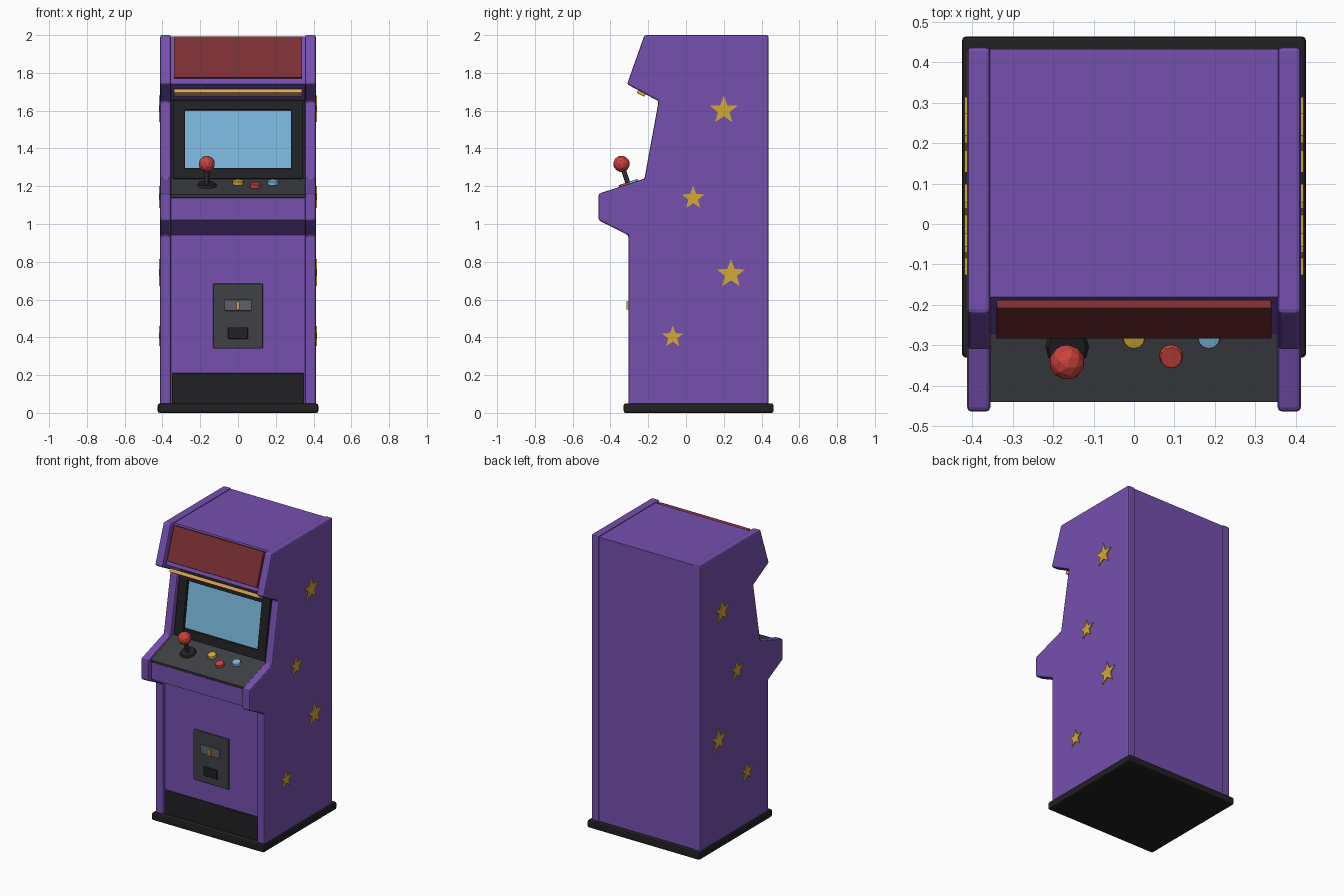
import bpy, bmesh, math
from mathutils import Vector, Matrix

if "Cube" in bpy.data.objects:
    bpy.data.objects.remove(bpy.data.objects["Cube"])


def mat(name, rgb):
    m = bpy.data.materials.new(name)
    m.diffuse_color = (*rgb, 1)
    m.use_nodes = True
    m.node_tree.nodes["Principled BSDF"].inputs["Base Color"].default_value = m.diffuse_color
    return m


PURPLE = mat("purple", (0.18, 0.08, 0.43))
BLACK = mat("black", (0.015, 0.015, 0.017))
GREY = mat("dark_grey", (0.05, 0.052, 0.06))
STEEL = mat("steel", (0.12, 0.12, 0.125))
MAROON = mat("maroon", (0.2, 0.03, 0.035))
RED = mat("red", (0.58, 0.055, 0.045))
YELLOW = mat("yellow", (0.65, 0.4, 0.035))
AMBER = mat("amber", (0.72, 0.4, 0.09))
BLUE = mat("blue", (0.2, 0.48, 0.73))


def add(name, bm, material, bevel=0, mirror=False):
    bmesh.ops.recalc_face_normals(bm, faces=bm.faces)
    me = bpy.data.meshes.new(name)
    bm.to_mesh(me)
    bm.free()
    me.materials.append(material)
    ob = bpy.data.objects.new(name, me)
    bpy.context.collection.objects.link(ob)
    if bevel:
        b = ob.modifiers.new("bevel", "BEVEL")
        b.width, b.segments, b.limit_method = bevel, 2, "ANGLE"
    if mirror:
        ob.modifiers.new("mirror", "MIRROR")
    return ob


def extrude(name, profile, x0, x1, material, bevel=0, mirror=False):
    """Extrude a (y, z) outline from x0 to x1."""
    bm = bmesh.new()
    face = bm.faces.new([bm.verts.new((x0, y, z)) for y, z in profile])
    ext = bmesh.ops.extrude_face_region(bm, geom=[face])["geom"]
    bmesh.ops.translate(bm, vec=(x1 - x0, 0, 0),
                        verts=[v for v in ext if isinstance(v, bmesh.types.BMVert)])
    return add(name, bm, material, bevel, mirror)


def slab(name, a, b, thick, x0, x1, material, bevel=0.004, mirror=False):
    """Board whose back runs between (y, z) points a and b (a lower), growing frontward."""
    a, b = Vector(a), Vector(b)
    d = (b - a).normalized()
    n = Vector((-d.y, d.x)) * thick
    return extrude(name, [a, b, b + n, a + n], x0, x1, material, bevel, mirror)


def cylinder(name, centre, r1, r2, height, sides, material, bevel=0):
    """Cylinder standing on the control panel, tilted with it."""
    bm = bmesh.new()
    m = Matrix.Translation(centre) @ TILT @ Matrix.Translation((0, 0, height / 2))
    bmesh.ops.create_cone(bm, cap_ends=True, segments=sides, radius1=r1, radius2=r2,
                          depth=height, matrix=m)
    return add(name, bm, material, bevel)


# Cabinet shell
side = [(0.437, 0.02), (0.437, 2.0), (-0.22, 2.0), (-0.312, 1.74), (-0.145, 1.65),
        (-0.22, 1.24), (-0.463, 1.16), (-0.463, 1.02), (-0.305, 0.94), (-0.305, 0.02)]
extrude("side_panel", side, 0.355, 0.412, PURPLE, 0.01, True)
core = [(0.432, 0.02), (0.432, 1.993), (-0.18, 1.993), (-0.27, 1.742), (-0.11, 1.655),
        (-0.17, 1.225), (-0.43, 1.14), (-0.43, 1.02), (-0.28, 0.942), (-0.28, 0.02)]
extrude("cabinet_body", core, -0.356, 0.356, PURPLE)
extrude("base_plinth", [(-0.33, 0), (0.463, 0), (0.463, 0.05), (-0.33, 0.05)],
        -0.425, 0.425, BLACK, 0.01)
slab("kick_plate", (-0.278, 0.04), (-0.278, 0.21), 0.012, -0.35, 0.35, BLACK)

# Lit header and lamp below it
slab("header_panel", (-0.262, 1.768), (-0.186, 1.985), 0.024, -0.34, 0.34, MAROON)
slab("lamp_strip", (-0.25, 1.716), (-0.209, 1.695), -0.024, -0.34, 0.34, AMBER, 0.003)

# Screen and frame, measured along the sloping front
low, high = Vector((-0.172, 1.235)), Vector((-0.109, 1.655))


def at(z):
    return low.lerp(high, (z - low.y) / (high.y - low.y))


slab("screen_backing", at(1.235), at(1.652), 0.006, -0.354, 0.354, BLACK, 0)
slab("screen", at(1.28), at(1.62), 0.012, -0.29, 0.29, BLUE, 0)
slab("bezel_side", at(1.235), at(1.652), 0.032, 0.28, 0.345, BLACK, 0.006, True)
slab("bezel_top", at(1.6), at(1.652), 0.028, -0.285, 0.285, BLACK)
slab("bezel_bottom", at(1.235), at(1.293), 0.028, -0.285, 0.285, BLACK)

# Control panel
front, back = Vector((-0.434, 1.16)), Vector((-0.175, 1.246))
slab("control_panel", front - Vector((0, 0.022)), back - Vector((0, 0.022)), 0.021,
     -0.355, 0.355, GREY, 0.003)
angle = math.atan2(back.y - front.y, back.x - front.x)
TILT = Matrix.Rotation(angle, 4, "X")


def on_panel(x, y):
    return Vector((x, y, front.y + (y - front.x) * math.tan(angle) - 0.001))


# Joystick
foot = on_panel(-0.165, -0.303)
up = TILT @ Vector((0, 0, 1))
cylinder("joystick_collar", foot, 0.054, 0.046, 0.014, 12, BLACK)
cylinder("joystick_shaft", foot, 0.013, 0.013, 0.11, 8, GREY)
bm = bmesh.new()
bmesh.ops.create_icosphere(bm, subdivisions=2, radius=0.044,
                           matrix=Matrix.Translation(foot + up * 0.122) @ TILT)
add("joystick_ball", bm, RED)

# Buttons
for name, x, y, m in (("yellow_button", 0, -0.277, YELLOW), ("red_button", 0.092, -0.325, RED),
                      ("blue_button", 0.185, -0.277, BLUE)):
    cylinder(name, on_panel(x, y), 0.03, 0.027, 0.02, 12, m, 0.003)

# Coin door
slab("coin_door", (-0.278, 0.34), (-0.278, 0.685), 0.016, -0.132, 0.132, GREY, 0.005)
slab("coin_plate", (-0.292, 0.54), (-0.292, 0.6), 0.012, -0.072, 0.072, STEEL)
slab("coin_slot", (-0.3, 0.547), (-0.3, 0.59), 0.015, -0.008, 0.008, AMBER, 0)
slab("coin_return", (-0.292, 0.392), (-0.292, 0.455), 0.012, -0.052, 0.052, BLACK)

# Stars on both sides
for i, (y, z, r) in enumerate(((0.2, 1.602, 0.077), (0.038, 1.137, 0.064),
                               (0.238, 0.735, 0.079), (-0.07, 0.402, 0.059))):
    pts = []
    for k in range(10):
        rad = r if k % 2 == 0 else r * 0.42
        pts.append((y + rad * math.sin(k * math.pi / 5), z + rad * math.cos(k * math.pi / 5)))
    extrude(f"star_{i + 1}", pts, 0.408, 0.419, YELLOW, 0, True)
